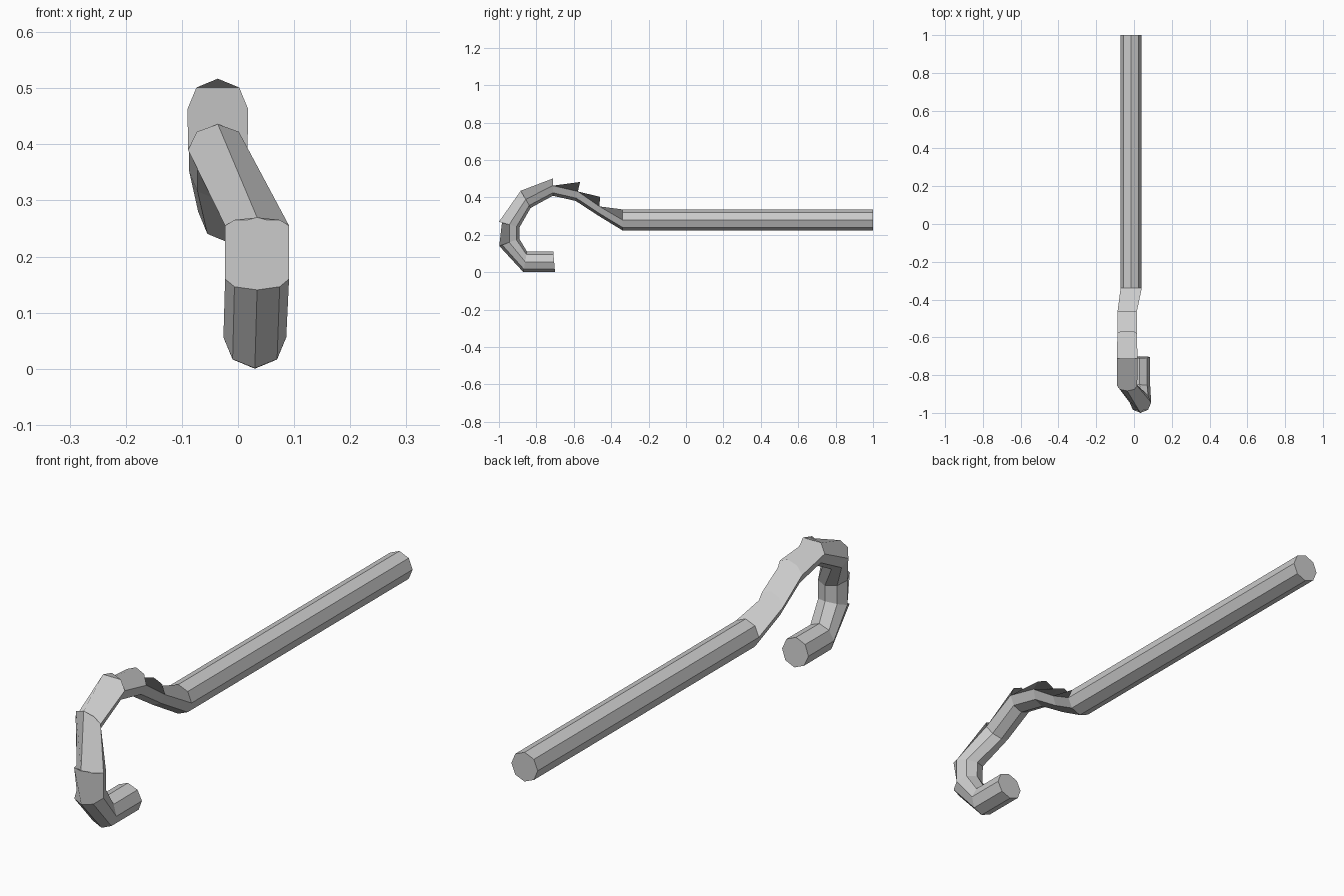
import bpy, bmesh
from math import sin, cos, radians
from mathutils import Vector

cube = bpy.data.objects.get("Cube")
if cube:
    bpy.data.objects.remove(cube)

# One plain grey for the whole rod
grey = bpy.data.materials.new("light_grey")
grey.use_nodes = True
colour = (0.6, 0.6, 0.6, 1)
grey.diffuse_color = colour
grey.node_tree.nodes["Principled BSDF"].inputs["Base Color"].default_value = colour

SIDES = 8
# Ring centre, direction of its outer side in the side plane, radius
RINGS = [
    ((-.015, 1, .28), 90, .056),
    ((-.015, -.34, .28), 90, .056),
    ((-.036, -.463, .352), 86, .051),
    ((-.036, -.578, .432), 77, .052),
    ((-.036, -.712, .463), 90, .054),
    ((-.036, -.857, .39), 120, .053),
    ((.034, -.945, .255), 165, .057),
    ((.034, -.945, .16), 200, .057),
    ((.03, -.86, .056), 260, .056),
    ((.03, -.705, .056), 275, .056),
]
# How the outer half of each section is panelled
STYLES = ["round", "flat_both", "flat", "flat", "flat",
          "ridge", "flat", "round", "round"]


def add_ring(bm, centre, angle, radius):
    outer = Vector((0, cos(radians(angle)), sin(radians(angle))))
    side = Vector((1, 0, 0))
    ring = []
    for i in range(SIDES):
        a = radians(i * 360 / SIDES)
        ring.append(bm.verts.new(Vector(centre) + radius * (cos(a) * outer + sin(a) * side)))
    return ring


def panel(bm, a, b, first, last):
    steps = [i % SIDES for i in range(first, last + 1)]
    bm.faces.new([a[i] for i in steps] + [b[i] for i in reversed(steps)])


bm = bmesh.new()
rings = [add_ring(bm, *r) for r in RINGS]

# Sections between neighbouring rings
for a, b, style in zip(rings, rings[1:], STYLES):
    if style == "round":
        spans = [(i, i + 1) for i in range(-2, 2)]
    elif style == "ridge":
        spans = [(-2, 0), (0, 2)]
    else:
        spans = [(-2, 2)]
    if style == "flat_both":
        spans += [(2, 3), (3, 5), (5, 6)]
    else:
        spans += [(i, i + 1) for i in range(2, 6)]
    for first, last in spans:
        panel(bm, a, b, first, last)

# End caps
bm.faces.new(rings[0])
bm.faces.new(rings[-1])
bmesh.ops.recalc_face_normals(bm, faces=bm.faces[:])

mesh = bpy.data.meshes.new("hooked_rod")
bm.to_mesh(mesh)
bm.free()
mesh.materials.append(grey)
rod = bpy.data.objects.new("hooked_rod", mesh)
bpy.context.collection.objects.link(rod)
